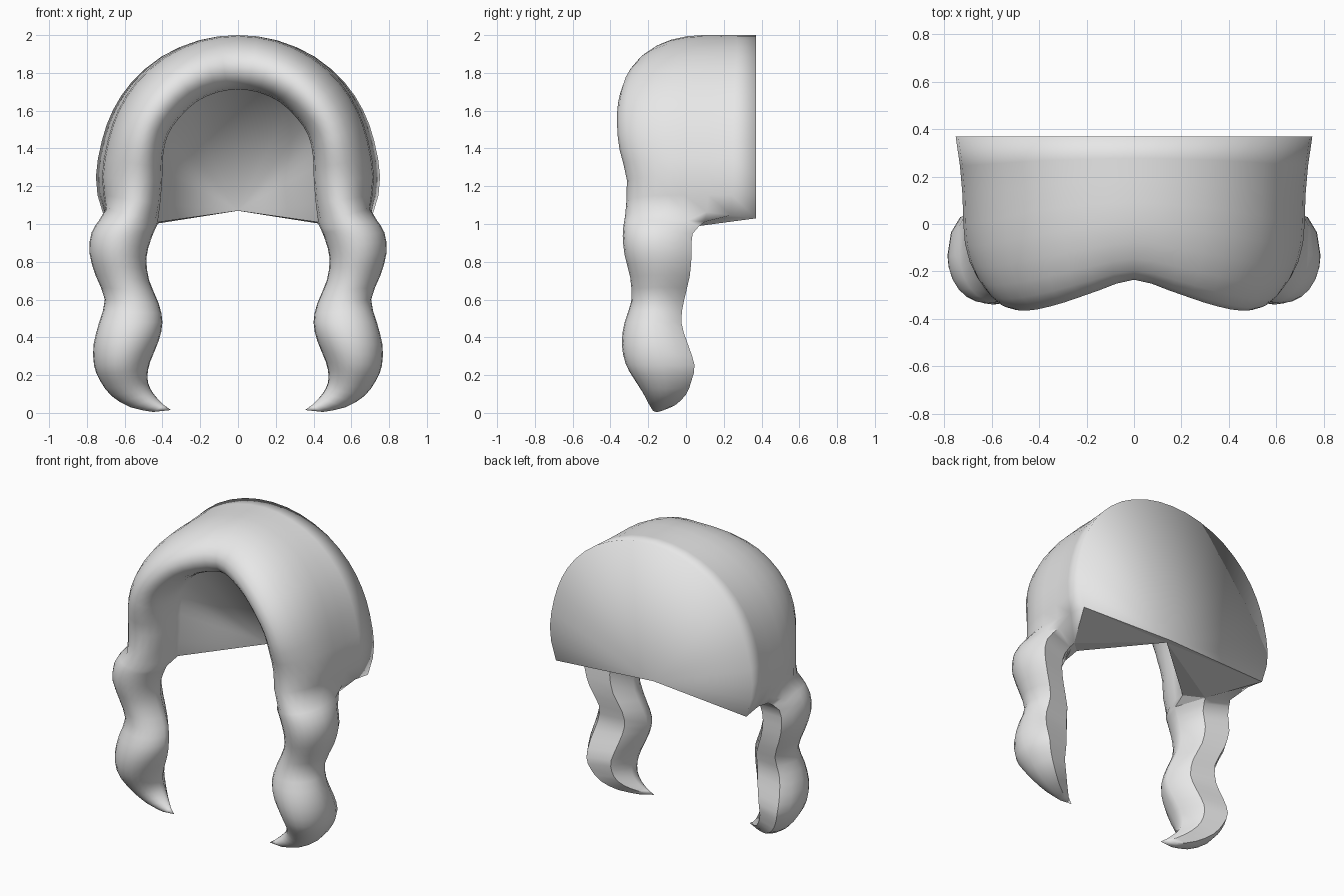
import bpy, bmesh, math
from mathutils import Vector

if "Cube" in bpy.data.objects:
    bpy.data.objects.remove(bpy.data.objects["Cube"])

mat = bpy.data.materials.new("light_grey")
mat.diffuse_color = (0.8, 0.8, 0.8, 1)
mat.use_nodes = True
mat.node_tree.nodes["Principled BSDF"].inputs["Base Color"].default_value = mat.diffuse_color

BACK = 0.37
ARC = 12
# Cap sections, crown to ear: inner x, inner z, outer x, outer z, front y, outer side y
CAP = [(0, 1.71, 0, 2.0, -.235, .09), (.11, 1.695, .2, 1.972, -.28, .08),
       (.22, 1.645, .39, 1.885, -.33, .06), (.31, 1.56, .54, 1.75, -.36, .03),
       (.37, 1.47, .635, 1.60, -.365, .01), (.395, 1.36, .69, 1.44, -.352, 0),
       (.40, 1.22, .72, 1.25, -.313, 0), (.42, 1.01, .70, 1.08, -.322, -.02)]
# Lock sections, ear to tip: inner x, inner z, outer x, outer z, front y, back y
LOCK = [(.437, .975, .735, 1.02, -.33, .10),
        (.46, .92, .775, .955, -.335, .035), (.485, .82, .787, .85, -.325, .03),
        (.47, .70, .755, .73, -.295, .02), (.42, .58, .705, .60, -.29, -.01),
        (.40, .48, .735, .48, -.325, -.025), (.42, .38, .765, .36, -.34, .01),
        (.465, .27, .762, .25, -.32, .045), (.48, .19, .73, .17, -.275, .03),
        (.465, .13, .67, .09, -.23, 0), (.43, .08, .57, .03, -.2, -.06),
        (.39, .04, .45, .005, -.18, -.13)]


def refine(rows, first):
    """Insert a smooth section halfway between each neighbouring pair."""
    ext = [first] + rows + [rows[-1]]
    out = []
    for i in range(1, len(rows)):
        p, a, b, n = ext[i - 1:i + 3]
        out += [a, tuple((9 * (u + v) - w - x) / 16 for w, u, v, x in zip(p, a, b, n))]
    return out + [rows[-1]]


def front_arc(xi, zi, xo, zo, yf, yi, yo, skew):
    """Rounded front from the inner edge to the outer edge."""
    pts = []
    for k in range(ARC + 1):
        a = math.pi * k / ARC
        t = (.5 - .5 * math.cos(a)) ** skew
        y = yi + (yo - yi) * t
        pts.append(Vector((xi + (xo - xi) * t, y + (yf - y) * math.sin(a), zi + (zo - zi) * t)))
    return pts


def cap_section(xi, zi, xo, zo, yf, yo):
    last = zo < 1.1
    pts = front_arc(xi, zi, xo, zo, yf, -.04, yo, 1 if last else 1.25)
    for k in (1, 2, 3):  # shell flares slightly towards the back rim
        f = k / 3
        drop = .05 * f if last else 0
        flare = .01 if last else .045
        pts.append(Vector((xo * (1 + flare * f * f), yo + (BACK - yo) * f, zo - drop)))
    return pts


def lock_section(xi, zi, xo, zo, yf, yb):
    ym = yf + (min(yb, .04) - yf) * .54
    pts = front_arc(xi, zi, xo, zo, yf, ym, ym, 1)
    for t, f in ((.95, .6), (.82, 1), (.28, .8)):
        pts.append(Vector((xi + (xo - xi) * t, ym + (yb - ym) * f, zi + (zo - zi) * t)))
    return pts


mirrored = (-CAP[1][0], CAP[1][1], -CAP[1][2]) + CAP[1][3:]
bm = bmesh.new()
cap = [[bm.verts.new(p) for p in cap_section(*s)] for s in refine(CAP, mirrored)]
lock = [[bm.verts.new(p) for p in lock_section(*s)] for s in refine(LOCK, LOCK[0])]

# Outer skin from crown to lock tip
rings = cap + lock
for a, b in zip(rings, rings[1:]):
    for k in range(len(a) - 1):
        bm.faces.new((a[k], a[k + 1], b[k + 1], b[k]))

# Back wall and inner lining fan out from the nape
nape_in = bm.verts.new((0, .31, 1.07))
nape_out = bm.verts.new((0, .345, 1.07))
for a, b in zip(cap, cap[1:]):
    bm.faces.new((a[-1], nape_out, b[-1]))
    bm.faces.new((a[0], b[0], nape_in))

# Underside between nape and lock
under = [bm.faces.new((nape_in, nape_out, cap[-1][-1])),
         bm.faces.new((nape_in, cap[-1][-1], lock[0][-1])),
         bm.faces.new((nape_in, lock[0][-1], cap[-1][0])),
         bm.faces.new((lock[0][-1], lock[0][0], cap[-1][0]))]

# Back of the lock and its curled tip
for a, b in zip(lock, lock[1:]):
    bm.faces.new((a[-1], a[0], b[0], b[-1]))
tip = bm.verts.new((.355, -.17, .015))
end = lock[-1]
for k in range(len(end)):
    bm.faces.new((end[k], end[(k + 1) % len(end)], tip))

# Crisp edges down the back of the lock and around the underside
for f in bm.faces:
    f.smooth = f not in under
for a, b in zip(lock, lock[1:]):
    for k in (-1, -2):
        bm.edges.get((a[k], b[k])).smooth = False
for f in under:
    for e in f.edges:
        e.smooth = False

# Mirror to the other side and weld the centre seam
geom = bm.verts[:] + bm.edges[:] + bm.faces[:]
bmesh.ops.mirror(bm, geom=geom, axis='X', merge_dist=.0005)
bmesh.ops.remove_doubles(bm, verts=bm.verts, dist=.0005)
bmesh.ops.recalc_face_normals(bm, faces=bm.faces)

mesh = bpy.data.meshes.new("wavy_wig")
bm.to_mesh(mesh)
bm.free()
mesh.materials.append(mat)
wig = bpy.data.objects.new("wavy_wig", mesh)
bpy.context.collection.objects.link(wig)
